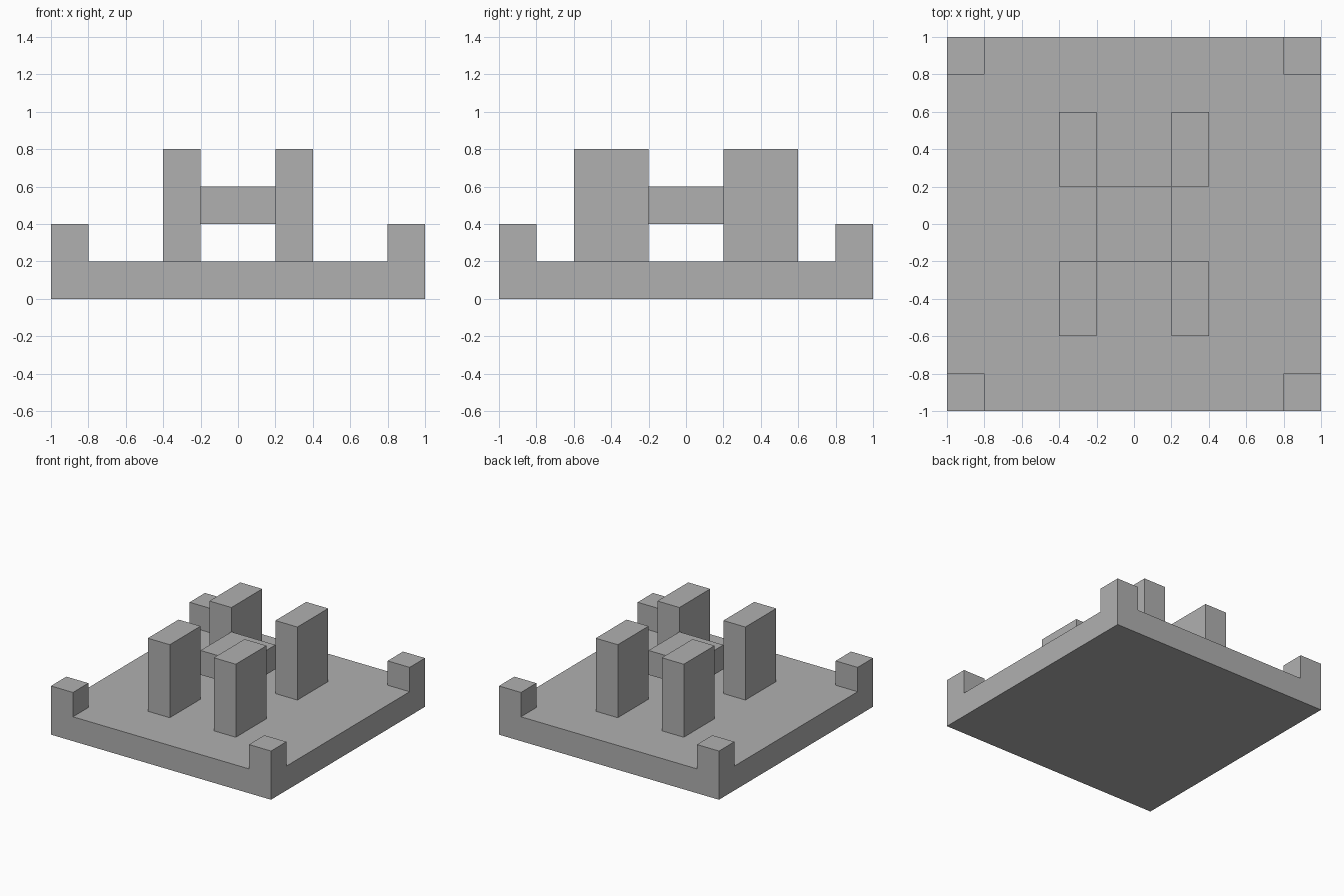
import bpy, bmesh

if "Cube" in bpy.data.objects:
    bpy.data.objects.remove(bpy.data.objects["Cube"])

grey = bpy.data.materials.new("dark_grey")
grey.diffuse_color = (0.434, 0.434, 0.434, 1)
grey.use_nodes = True
grey.node_tree.nodes["Principled BSDF"].inputs["Base Color"].default_value = grey.diffuse_color


def finish(bm, name):
    bmesh.ops.recalc_face_normals(bm, faces=bm.faces)
    mesh = bpy.data.meshes.new(name)
    bm.to_mesh(mesh)
    bm.free()
    mesh.materials.append(grey)
    obj = bpy.data.objects.new(name, mesh)
    bpy.context.collection.objects.link(obj)


def box(name, lo, hi):
    bm = bmesh.new()
    bmesh.ops.create_cube(bm, size=1)
    for v in bm.verts:
        v.co = [(a + b) / 2 + c * (b - a) for a, b, c in zip(lo, hi, v.co)]
    finish(bm, name)


# Base plate with raised corners: 3 x 3 panel, thickened, corner panels extruded up
bm = bmesh.new()
cuts = (-1, -0.8, 0.8, 1)
grid = [[bm.verts.new((x, y, 0)) for y in cuts] for x in cuts]
for i in range(3):
    for j in range(3):
        bm.faces.new((grid[i][j], grid[i + 1][j], grid[i + 1][j + 1], grid[i][j + 1]))


def raise_faces(faces, height, keep):
    new = bmesh.ops.extrude_face_region(bm, geom=faces, use_keep_orig=keep)["geom"]
    verts = [g for g in new if isinstance(g, bmesh.types.BMVert)]
    bmesh.ops.translate(bm, verts=verts, vec=(0, 0, height))
    return [g for g in new if isinstance(g, bmesh.types.BMFace)]


top = raise_faces(bm.faces[:], 0.2, True)
top = [f for f in top if all(v.co.z > 0.1 for v in f.verts)]
corners = [f for f in top if min(abs(c) for c in f.calc_center_median()[:2]) > 0.8]
for f in corners:
    raise_faces([f], 0.2, False)
# extrusion can leave the old corner panels inside; drop them
inner = [f for f in bm.faces
         if all(abs(v.co.z - 0.2) < 1e-4 for v in f.verts)
         and min(abs(c) for c in f.calc_center_median()[:2]) > 0.8]
bmesh.ops.delete(bm, geom=inner, context='FACES_ONLY')
finish(bm, "base_plate")

# Four upright pillars
for sx, side in ((-1, "left"), (1, "right")):
    for sy, end in ((-1, "front"), (1, "back")):
        x, y = 0.3 * sx, 0.4 * sy
        box(f"{end}_{side}_pillar", (x - 0.1, y - 0.2, 0.2), (x + 0.1, y + 0.2, 0.8))

# Central block held between the pillar corners
box("centre_block", (-0.2, -0.2, 0.4), (0.2, 0.2, 0.6))
